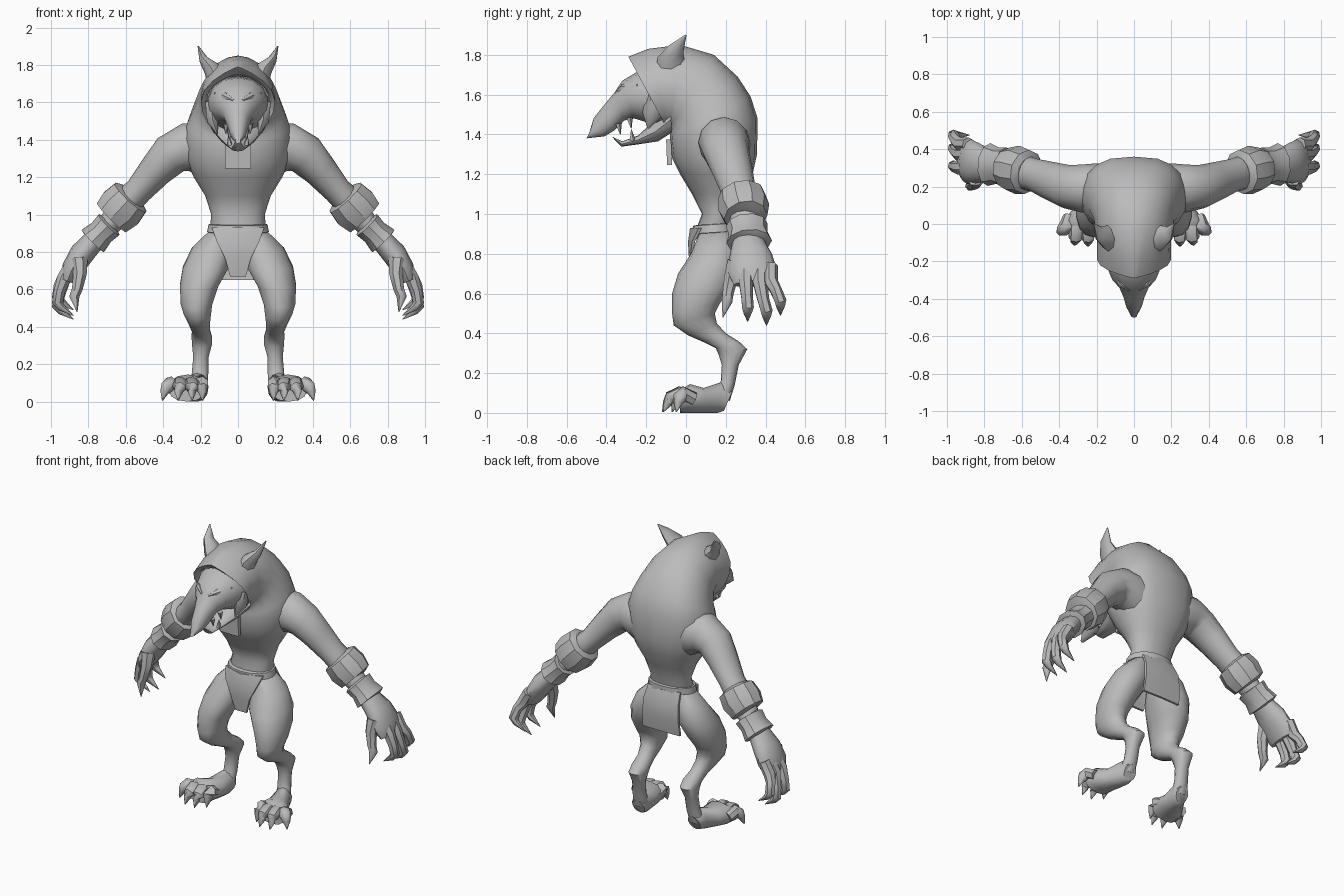
import bpy, bmesh, math
from mathutils import Vector

grey = bpy.data.materials.new("plain grey")
grey.diffuse_color = (0.5, 0.5, 0.5, 1)


def skin(name, rings, mirror=False, angle=50):
    """Join closed rings of points into a capped, smooth-shaded object."""
    bm = bmesh.new()
    loops = [[bm.verts.new(p) for p in r] for r in rings]
    n = len(loops[0])
    for a, b in zip(loops, loops[1:]):
        for i in range(n):
            bm.faces.new((a[i], a[(i + 1) % n], b[(i + 1) % n], b[i]))
    bm.faces.new(loops[0])
    bm.faces.new(loops[-1])
    bmesh.ops.recalc_face_normals(bm, faces=bm.faces)
    me = bpy.data.meshes.new(name)
    bm.to_mesh(me)
    bm.free()
    me.materials.append(grey)
    ob = bpy.data.objects.new(name, me)
    bpy.context.collection.objects.link(ob)
    bpy.ops.object.select_all(action='DESELECT')
    ob.select_set(True)
    bpy.context.view_layer.objects.active = ob
    bpy.ops.object.shade_smooth_by_angle(angle=math.radians(angle))
    if mirror:
        m = ob.modifiers.new("Mirror", 'MIRROR')
        m.use_mirror_merge = False
    return ob


def loft(name, rows, n=16, mirror=False, angle=50):
    """Rows: centre x, two profile points (y, z, y, z), half width, optional pointedness at the second point."""
    rings = []
    for cx, ya, za, yb, zb, w, *p in rows:
        p = p[0] if p else 0.9
        a, b = Vector((cx, ya, za)), Vector((cx, yb, zb))
        ring = []
        for i in range(n):
            t = 2 * math.pi * i / n
            s, c = math.sin(t), math.cos(t)
            side = math.copysign(abs(s) ** (p if c < 0 else 0.9), s) * w
            ring.append((a + b) / 2 + (a - b) / 2 * c + Vector((side, 0, 0)))
        rings.append(ring)
    return skin(name, rings, mirror, angle)


def tube(name, rows, n=8, mirror=True, angle=50):
    """Rows: x, y, z, radius across y, other radius; swept along the path."""
    pts = [Vector(r[:3]) for r in rows]
    rings = []
    for i, r in enumerate(rows):
        t = (pts[min(i + 1, len(pts) - 1)] - pts[max(i - 1, 0)]).normalized()
        ref = Vector((0, 1, 0)) if abs(t.y) < 0.75 else Vector((1, 0, 0))
        u = (ref - t * ref.dot(t)).normalized()
        v = t.cross(u)
        rings.append([pts[i] + u * math.cos(2 * math.pi * k / n) * r[3]
                      + v * math.sin(2 * math.pi * k / n) * r[-1] for k in range(n)])
    return skin(name, rings, mirror, angle)


# Hunched torso running up into the pointed hood, with a shallow face opening
loft("torso_and_hood", [
    (0, .08, .79, .17, .79, .05), (0, .055, .83, .22, .84, .11),
    (0, .05, .92, .24, .93, .15), (0, .08, 1.0, .25, 1.0, .143),
    (0, .03, 1.1, .29, 1.1, .175, .85), (0, -.03, 1.2, .335, 1.2, .237, .8),
    (0, -.07, 1.28, .357, 1.3, .275, .75), (0, -.08, 1.37, .36, 1.48, .287, .7),
    (0, -.08, 1.385, .325, 1.59, .272, .75), (0, -.08, 1.40, .26, 1.69, .245, .8),
    (0, -.08, 1.42, .14, 1.80, .215), (0, -.085, 1.43, -.03, 1.85, .198, 1.1),
    (0, -.09, 1.43, -.19, 1.83, .197, 1.5), (0, -.09, 1.42, -.29, 1.79, .198, 1.8),
    (0, -.09, 1.44, -.25, 1.75, .183, 1.5), (0, -.07, 1.45, -.18, 1.74, .17)], n=20)

# Head: long tapering muzzle, jaw, brows, teeth
loft("head", [
    (0, -.485, 1.41, -.50, 1.38, .015), (0, -.465, 1.48, -.41, 1.39, .042),
    (0, -.41, 1.55, -.36, 1.42, .058), (0, -.36, 1.61, -.31, 1.47, .08),
    (0, -.32, 1.67, -.26, 1.48, .12), (0, -.22, 1.73, -.16, 1.45, .162),
    (0, -.08, 1.75, -.06, 1.42, .17)], n=14)
loft("lower_jaw", [
    (0, -.375, 1.39, -.365, 1.38, .018), (0, -.32, 1.365, -.325, 1.338, .035),
    (0, -.24, 1.395, -.24, 1.35, .06), (0, -.17, 1.46, -.14, 1.365, .10),
    (0, -.08, 1.54, -.07, 1.41, .15)], n=12)
tube("brow", [(.025, -.352, 1.61, .008), (.07, -.315, 1.635, .02), (.12, -.24, 1.645, .01)], 6)
tube("cheek_tuft", [(.14, -.15, 1.60, .05, .04), (.135, -.17, 1.50, .05, .035),
                    (.11, -.19, 1.43, .004)], 6)
for x, y, z in ((.045, -.34, 1.455), (.065, -.285, 1.485)):
    tube("upper_tooth", [(x, y, z, .018), (x, y + .01, z - .055, .002)], 5)
tube("lower_tooth", [(.045, -.27, 1.37, .016), (.05, -.275, 1.425, .002)], 5)
tube("ear", [(.11, -.07, 1.70, .085, .05), (.14, -.075, 1.78, .068, .045),
             (.185, -.05, 1.83, .042, .024), (.213, .0, 1.90, .003)], 8)

# Arms with broad shoulders
tube("arm", [
    (.10, .20, 1.33, .11, .13), (.19, .195, 1.345, .13, .145), (.28, .19, 1.36, .128, .128),
    (.36, .20, 1.32, .117, .112), (.44, .228, 1.235, .105, .092), (.53, .26, 1.13, .09, .075),
    (.60, .28, 1.06, .095, .08), (.70, .305, .93, .07, .06), (.78, .315, .85, .085, .06),
    (.835, .325, .79, .108, .066), (.885, .335, .71, .122, .058), (.91, .34, .65, .10, .04)], 12)

# Wide cuffs
tube("upper_cuff", [
    (.565, .275, 1.10, .085), (.575, .278, 1.09, .12, .118), (.625, .29, 1.035, .13, .13),
    (.675, .30, .985, .11, .115), (.68, .30, .98, .07)], 10, angle=30)
tube("wrist_cuff", [
    (.685, .305, .95, .07), (.69, .305, .945, .105, .082), (.73, .312, .905, .098, .075),
    (.775, .318, .86, .115, .088), (.78, .318, .855, .07)], 10, angle=30)

# Curled clawed fingers and thumb
for y, tip, drop in ((.30, .31, .46), (.37, .405, .44), (.425, .475, .49)):
    m = (y + tip) / 2
    tube("finger", [
        (.885, y, .74, .038), (.93, y, .66, .038), (.955, m, drop + .13, .031),
        (.965, tip, drop + .07, .031), (.945, tip, drop + .045, .022), (.88, tip, drop, .002)], 7)
tube("thumb", [
    (.85, .25, .76, .047), (.845, .225, .68, .037), (.86, .21, .60, .029),
    (.875, .205, .56, .028), (.86, .185, .48, .002)], 7)

# Backward-bent legs
loft("leg", [
    (.085, .07, .91, .22, .93, .06), (.135, .025, .80, .255, .84, .113),
    (.172, -.04, .70, .265, .74, .125), (.208, -.07, .60, .23, .64, .105),
    (.222, -.07, .50, .17, .55, .086), (.217, -.062, .44, .145, .50, .074),
    (.207, .01, .39, .155, .45, .058), (.198, .09, .355, .20, .40, .05),
    (.193, .15, .325, .265, .36, .056), (.193, .165, .29, .308, .32, .054),
    (.198, .18, .24, .265, .24, .042), (.203, .175, .16, .245, .14, .045),
    (.21, .15, .10, .22, .06, .05)], 14, True)

# Broad paws with clawed toes
loft("foot", [
    (.21, .235, .11, .19, .01, .045), (.215, .18, .155, .16, 0, .057),
    (.24, .09, .125, .09, 0, .08), (.268, .02, .145, .02, 0, .104),
    (.272, -.03, .115, -.03, 0, .097)], 12, True)
for x, tx, ty in ((.20, .188, -.07), (.25, .245, -.12), (.305, .32, -.115), (.345, .405, -.05)):
    tube("toe", [
        (x, .04, .07, .035), (x * .7 + tx * .3, ty * .3, .095, .04),
        (x * .4 + tx * .6, ty * .65, .075, .036), (x * .2 + tx * .8, ty * .8, .05, .024),
        (tx, ty, .004, .002)], 7)

# Belt, loincloth panels and chest plate
loft("belt", [
    (0, .045, .895, .25, .905, .15), (0, .03, .90, .262, .915, .165),
    (0, .035, .94, .262, .955, .158), (0, .06, .945, .24, .96, .13)], 16, angle=30)


def panel(name, rows, thick):
    """Rows: z, y at the middle, half width, setback of the side edges."""
    return skin(name, [[(-w, y + s, z), (0, y, z), (w, y + s, z),
                        (w, y + s + thick, z), (0, y + thick, z), (-w, y + s + thick, z)]
                       for z, y, w, s in rows], angle=30)


panel("front_cloth", [(.93, .02, .14, .045), (.86, .01, .115, .02),
                      (.77, .015, .07, .005), (.67, .03, .042, 0)], .015)
panel("back_cloth", [(.93, .25, .12, -.03), (.85, .27, .13, -.012),
                     (.75, .27, .135, -.006), (.65, .255, .14, -.004)], .015)
panel("chest_plate", [(1.375, -.10, .07, 0), (1.245, -.095, .07, 0)], .025)
